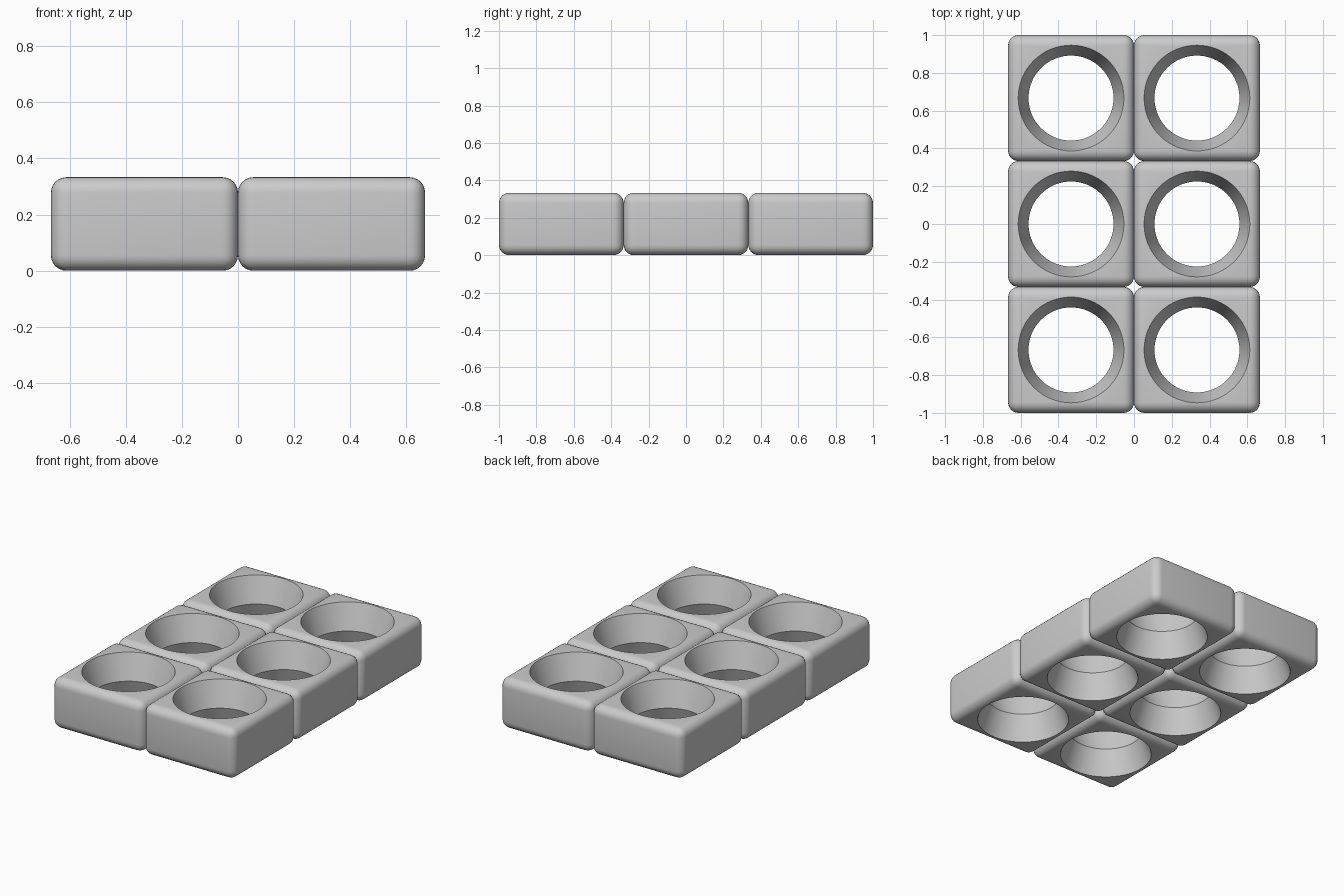
import bpy
import bmesh
from math import radians
from mathutils import Matrix

default = bpy.data.objects.get("Cube")
if default:
    bpy.data.objects.remove(default, do_unlink=True)

SIZE = 2 / 3          # plan width of one block
HEIGHT = 1 / 3
ROUND = 0.055         # edge rounding
RIM, WAIST = 0.28, 0.225

grey = bpy.data.materials.new("grey")
grey.use_nodes = True
colour = (0.6, 0.6, 0.6, 1)
grey.diffuse_color = colour
grey.node_tree.nodes["Principled BSDF"].inputs["Base Color"].default_value = colour


def make_object(name, bm):
    mesh = bpy.data.meshes.new(name)
    bm.to_mesh(mesh)
    bm.free()
    mesh.materials.append(grey)
    obj = bpy.data.objects.new(name, mesh)
    bpy.context.collection.objects.link(obj)
    return obj


# Rounded square block
bm = bmesh.new()
bmesh.ops.create_cube(bm, size=1, matrix=Matrix.Diagonal((SIZE, SIZE, HEIGHT, 1)))
bmesh.ops.bevel(bm, geom=bm.edges[:], offset=ROUND, segments=6, profile=0.5,
                affect='EDGES')
block = make_object("block", bm)

# Hourglass cutter: wide at both faces, narrow at mid height
bm = bmesh.new()
over = 0.02
slope = (RIM - WAIST) / (HEIGHT / 2)
wide = RIM + slope * over
rings = []
for z, r in ((-HEIGHT / 2 - over, wide), (0, WAIST), (HEIGHT / 2 + over, wide)):
    ring = bmesh.ops.create_circle(bm, segments=64, radius=r,
                                   matrix=Matrix.Translation((0, 0, z)))
    rings.append(ring["verts"])
for low, high in zip(rings, rings[1:]):
    for i in range(len(low)):
        bm.faces.new((low[i - 1], low[i], high[i], high[i - 1]))
bm.faces.new(rings[0])
bm.faces.new(rings[-1])
bmesh.ops.recalc_face_normals(bm, faces=bm.faces[:])
cutter = make_object("hole_cutter", bm)
cutter.hide_render = True

# Cut the hole and shade
cut = block.modifiers.new("hole", 'BOOLEAN')
cut.operation = 'DIFFERENCE'
cut.solver = 'EXACT'
cut.object = cutter
bpy.ops.object.select_all(action='DESELECT')
bpy.context.view_layer.objects.active = block
block.select_set(True)
bpy.ops.object.modifier_apply(modifier=cut.name)
bpy.data.objects.remove(cutter, do_unlink=True)
bpy.ops.object.shade_smooth_by_angle(angle=radians(30))

# Two by three grid of identical blocks
sides = {"right": -1, "left": 1}
rows = {"front": -1, "middle": 0, "back": 1}
for row, y in rows.items():
    for side, x in sides.items():
        copy = block.copy()
        copy.name = f"{row}_{side}_block"
        copy.location = (x * SIZE / 2, y * SIZE, HEIGHT / 2)
        bpy.context.collection.objects.link(copy)
bpy.data.objects.remove(block, do_unlink=True)
